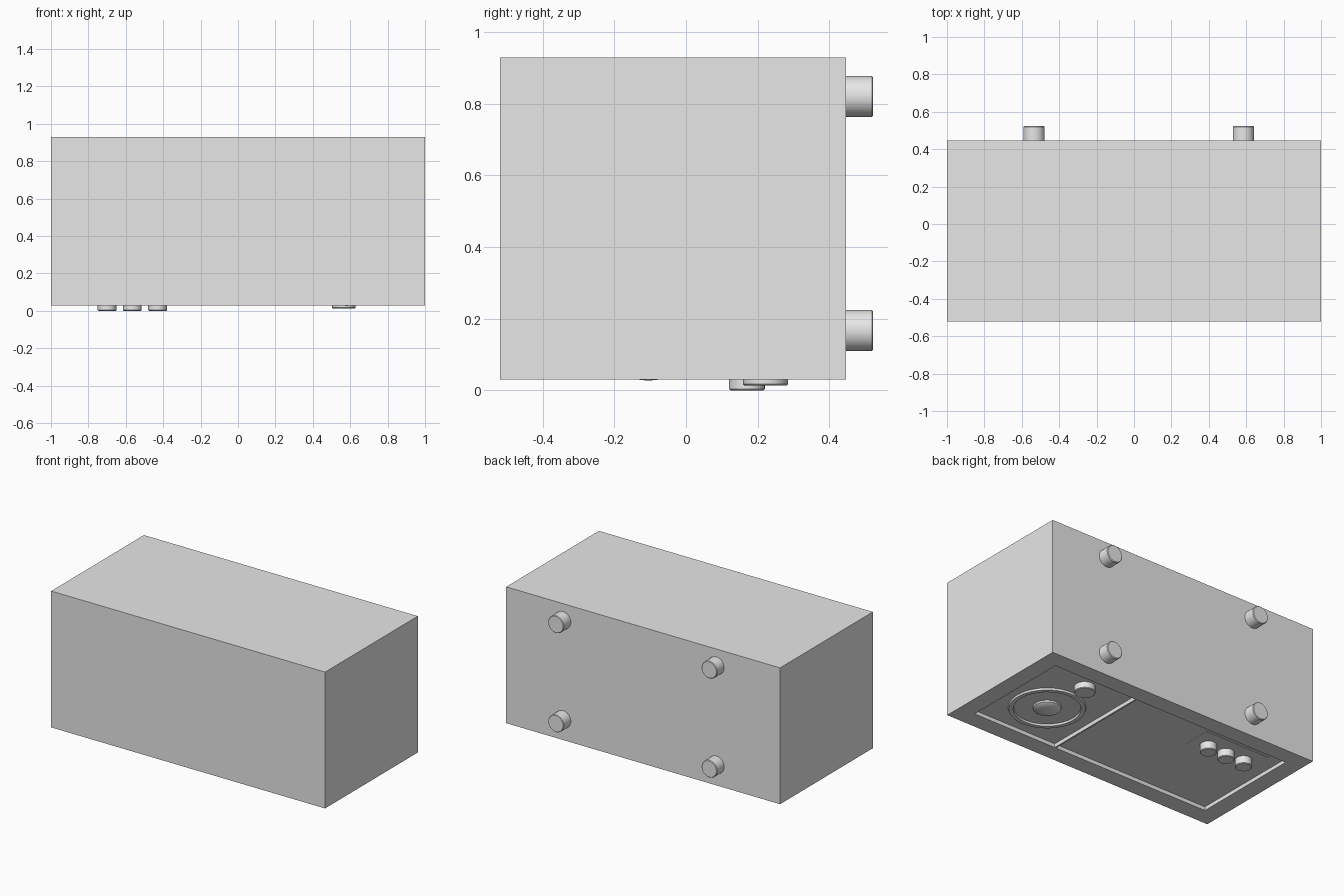
import bpy, bmesh, math
from mathutils import Matrix, Vector

if "Cube" in bpy.data.objects:
    bpy.data.objects.remove(bpy.data.objects["Cube"], do_unlink=True)

grey = bpy.data.materials.new("light_grey")
grey.use_nodes = True
grey.diffuse_color = (0.8, 0.8, 0.8, 1)
grey.node_tree.nodes["Principled BSDF"].inputs["Base Color"].default_value = (0.8, 0.8, 0.8, 1)

FLOOR = 0.055   # height of the recessed panel
FACE = 0.03     # height of the cabinet's control face


def finish(name, bm, smooth=False):
    bmesh.ops.recalc_face_normals(bm, faces=bm.faces)
    mesh = bpy.data.meshes.new(name)
    bm.to_mesh(mesh)
    bm.free()
    mesh.materials.append(grey)
    obj = bpy.data.objects.new(name, mesh)
    bpy.context.collection.objects.link(obj)
    bpy.ops.object.select_all(action='DESELECT')
    obj.select_set(True)
    bpy.context.view_layer.objects.active = obj
    if smooth:
        bpy.ops.object.shade_smooth_by_angle(angle=math.radians(35))
    return obj


def box(name, low, high):
    low, high = Vector(low), Vector(high)
    bm = bmesh.new()
    bmesh.ops.create_cube(bm, size=1, matrix=Matrix.Translation((low + high) / 2)
                          @ Matrix.Diagonal((*(high - low), 1)))
    return finish(name, bm)


def lathe(name, profile, origin, tilt=0, closed=False):
    """Spin (radius, height) points about the local z axis."""
    bm = bmesh.new()
    verts = [bm.verts.new((r, 0, h)) for r, h in profile]
    edges = [bm.edges.new(pair) for pair in zip(verts, verts[1:])]
    if closed:
        edges.append(bm.edges.new((verts[-1], verts[0])))
    bmesh.ops.spin(bm, geom=verts + edges, cent=(0, 0, 0), axis=(0, 0, 1),
                   angle=math.tau, steps=48, use_merge=False)
    bmesh.ops.remove_doubles(bm, verts=bm.verts, dist=0.0001)
    bmesh.ops.transform(bm, verts=bm.verts,
                        matrix=Matrix.Translation(origin) @ Matrix.Rotation(tilt, 4, 'X'))
    return finish(name, bm, smooth=True)


def knob(name, radius, height, origin, tilt):
    edge = 0.004
    profile = [(0, 0), (radius, 0), (radius, height - edge),
               (radius - edge, height), (0, height)]
    return lathe(name, profile, origin, tilt)


# Cabinet with two recessed panels separated by a thin rib
cabinet = box("cabinet", (-1, -0.52, FACE), (1, 0.447, 0.93))
for left, right in ((-0.885, 0.26), (0.27, 0.885)):
    cutter = box("panel_cutter", (left, -0.405, -0.1), (right, 0.335, FLOOR))
    cutter.hide_render = True
    cut = cabinet.modifiers.new("panel_recess", 'BOOLEAN')
    cut.operation = 'DIFFERENCE'
    cut.solver = 'EXACT'
    cut.object = cutter
    bpy.context.view_layer.objects.active = cabinet
    bpy.ops.object.modifier_apply(modifier=cut.name)
    bpy.data.objects.remove(cutter, do_unlink=True)

# Feet on the back
for side, x in (("right", -0.535), ("left", 0.585)):
    for level, z in (("lower", 0.167), ("upper", 0.821)):
        knob(f"{level}_{side}_foot", 0.057, 0.08, (x, 0.443, z), -math.pi / 2)

# Speaker ring and domed centre cap
speaker = (0.58, -0.105, FLOOR)
lathe("speaker_ring", [(0.197, 0), (0.2, 0.012), (0.226, 0.012), (0.23, 0)],
      speaker, math.pi, closed=True)
lathe("speaker_cap", [(0.085, 0), (0.083, 0.01), (0.07, 0.018), (0.045, 0.023),
                      (0.022, 0.026), (0, 0.028)], speaker, math.pi)

# Large knob beside the speaker
knob("large_knob", 0.063, FLOOR - 0.013, (0.565, 0.222, FLOOR), math.pi)

# Row of small knobs on a thin plate
box("knob_plate", (-0.79, 0.09, FLOOR - 0.004), (-0.32, 0.285, FLOOR + 0.002))
for i, x in enumerate((-0.70, -0.565, -0.43)):
    knob(f"small_knob_{i + 1}", 0.05, FLOOR, (x, 0.17, FLOOR), math.pi)
